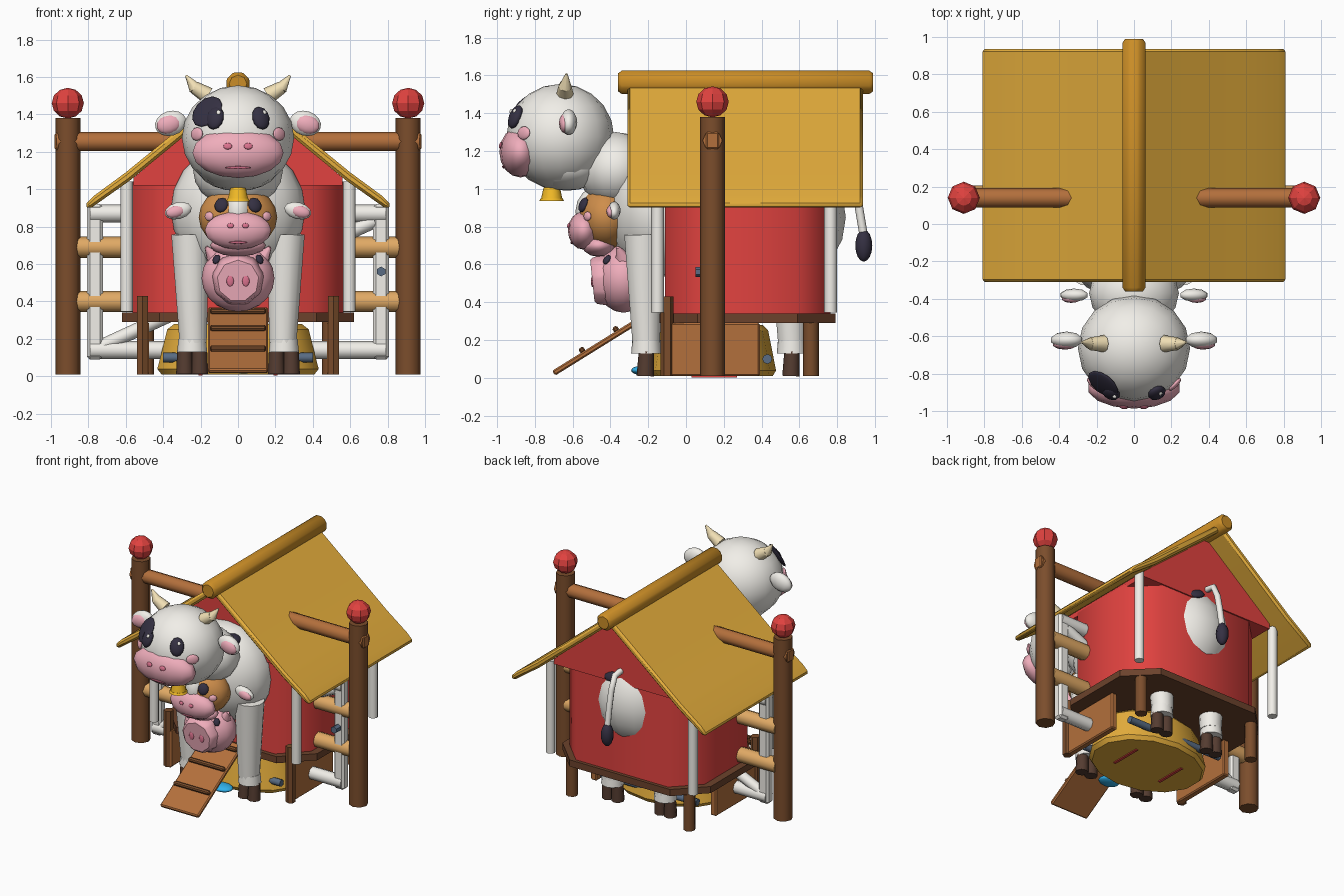
import bpy, math
from mathutils import Vector

if "Cube" in bpy.data.objects:
    bpy.data.objects.remove(bpy.data.objects["Cube"])

MATS = {}
COL = dict(white=(.88, .86, .81), dark=(.035, .03, .055), pink=(.87, .42, .5), rose=(.7, .17, .27),
           red=(.75, .055, .05), brown=(.2, .075, .025), wood=(.45, .16, .045), rail=(.75, .4, .13),
           straw=(.78, .42, .045), ridge=(.6, .27, .02), plank=(.15, .055, .025), horn=(.88, .74, .46),
           gold=(.9, .5, .02), hoof=(.09, .045, .03), tan=(.62, .27, .07), steel=(.1, .15, .23), blue=(.03, .45, .85))


def done(o, name, col, smooth=True, bevel=0):
    o.name = name
    if col not in MATS:
        MATS[col] = bpy.data.materials.new(col)
        MATS[col].diffuse_color = (*COL[col], 1)
    o.data.materials.append(MATS[col])
    if bevel:
        m = o.modifiers.new("bevel", 'BEVEL')
        m.width, m.segments = bevel, 1
    if smooth:
        bpy.ops.object.select_all(action='DESELECT')
        o.select_set(True)
        bpy.context.view_layer.objects.active = o
        bpy.ops.object.shade_smooth_by_angle(angle=math.radians(50))
    return o


def ball(name, col, c, r, seg=16, rings=10, rot=(0, 0, 0), smooth=True):
    bpy.ops.mesh.primitive_uv_sphere_add(segments=seg, ring_count=rings, location=c, rotation=rot)
    o = bpy.context.object
    o.scale = r
    return done(o, name, col, smooth)


def rod(name, col, a, b, r1, r2=None, n=8, smooth=True, bevel=0):
    a, b = Vector(a), Vector(b)
    bpy.ops.mesh.primitive_cone_add(vertices=n, radius1=r1, radius2=r1 if r2 is None else r2,
                                    depth=(b - a).length, location=(a + b) / 2)
    o = bpy.context.object
    o.rotation_euler = (b - a).to_track_quat('Z', 'Y').to_euler()
    return done(o, name, col, smooth, bevel)


def box(name, col, c, s, rot=(0, 0, 0), bevel=.008):
    bpy.ops.mesh.primitive_cube_add(size=1, location=c, rotation=rot)
    o = bpy.context.object
    o.scale = s
    bpy.ops.object.transform_apply(location=False, rotation=False, scale=True)
    return done(o, name, col, False, bevel)


def prism(name, col, pts, axis, lo, hi, bevel=0, smooth=False):
    # extrude a 2D profile along z (pts = x,y) or along y (pts = x,z)
    put = (lambda p, t: (p[0], p[1], t)) if axis == 'z' else (lambda p, t: (p[0], t, p[1]))
    n = len(pts)
    v = [put(p, lo) for p in pts] + [put(p, hi) for p in pts]
    f = [tuple(range(n))[::-1], tuple(range(n, 2 * n))] + [(i, (i + 1) % n, n + (i + 1) % n, n + i) for i in range(n)]
    if axis == 'y':
        f = [q[::-1] for q in f]
    me = bpy.data.meshes.new(name)
    me.from_pydata(v, [], f)
    me.update()
    o = bpy.data.objects.new(name, me)
    bpy.context.collection.objects.link(o)
    return done(o, name, col, smooth, bevel)


def spot(name, col, c, r, x, z, sx, sz, depth=.02, side=-1):
    # flat disc lying on the front or back of an ellipsoid
    k = max(0, 1 - ((x - c[0]) / r[0]) ** 2 - ((z - c[2]) / r[2]) ** 2)
    p = Vector((x, c[1] + side * r[1] * math.sqrt(k), z))
    n = Vector(((p[i] - c[i]) / r[i] ** 2 for i in range(3)))
    return ball(name, col, p, (sx, sz, depth), 12, 6, n.to_track_quat('Z', 'Y').to_euler())


def octa(hx, y0, y1, ch):
    return [(hx, y0 + ch), (hx, y1 - ch), (hx - ch, y1), (-hx + ch, y1),
            (-hx, y1 - ch), (-hx, y0 + ch), (-hx + ch, y0), (hx - ch, y0)]


# gate posts, ball caps, beam and rails
for s in (-1, 1):
    rod("gate_post", 'brown', (s * .91, .14, .01), (s * .91, .14, 1.38), .067)
    ball("post_cap", 'red', (s * .91, .14, 1.46), (.086, .086, .082), 8, 6, smooth=False)
    box("gate_frame_post", 'white', (s * .765, .14, .505), (.085, .07, .83), bevel=.015)
    box("beam_tenon", 'wood', (s * .96, .14, 1.255), (.04, .07, .09))
rod("top_beam", 'wood', (-.97, .14, 1.255), (.97, .14, 1.255), .052)
for z in (.14, .87):
    rod("gate_frame_rail", 'white', (-.79, .14, z), (.79, .14, z), .048)
rod("gate_brace", 'white', (-.73, .14, .16), (.73, .14, .83), .038)
for z in (.40, .69):
    rod("fence_rail", 'rail', (-.88, .15, z), (.88, .15, z), .057)
rod("gate_bolt", 'steel', (.765, .05, .56), (.765, .13, .56), .026, n=6)

# barn walls, gable, floor and corner posts
prism("barn_walls", 'red', octa(.565, -.11, .765, .18), 'z', .33, 1.04, smooth=True)
prism("barn_gable", 'red', [(-.56, 1.02), (.56, 1.02), (.56, 1.06), (0, 1.53), (-.56, 1.06)], 'y', -.12, .775)
prism("barn_floor", 'plank', octa(.62, -.14, .79, .2), 'z', .29, .34)
for s in (-1, 1):
    for y in (-.15, .765):
        rod("corner_post", 'white', (s * .595, y, .345), (s * .595, y, 1.04), .034)
    rod("front_stilt", 'brown', (s * .51, -.1, .01), (s * .51, -.1, .43), .034, n=6)
    rod("back_stilt", 'brown', (s * .49, .66, .01), (s * .49, .66, .3), .042)
    box("side_skirt", 'wood', (s * .5, .135, .15), (.05, .51, .28))

# roof slopes and ridge
for s in (-1, 1):
    prof = [(0, 1.58), (s * .6, 1.09), (s * .77, .965), (s * .82, .915), (s * .795, .893), (s * .58, 1.045), (0, 1.52)]
    prism("roof_slope", 'straw', prof if s > 0 else prof[::-1], 'y', -.31, .935, .014, True)
rod("roof_ridge", 'ridge', (0, -.36, 1.563), (0, .99, 1.563), .069, bevel=.02)

# straw bed with axles, strips and water dish under the floor
bed = rod("straw_bed", 'straw', (0, .14, .01), (0, .14, .28), .45, .38, 14, bevel=.03)
bed.scale = (1, .76, 1)
for s in (-1, 1):
    box("bed_strip", 'red', (s * .2, .15, .01), (.02, .24, .014), bevel=0)
for y in (-.05, .43):
    rod("axle", 'steel', (-.4, y, .1), (.4, y, .1), .026)
ball("water_dish", 'blue', (.03, -.23, .04), (.08, .06, .025))

# ramp with cleats
a, b = Vector((0, -.7, .025)), Vector((0, -.16, .36))
tilt = math.atan2(b.z - a.z, b.y - a.y)
box("ramp", 'wood', (a + b) / 2, (.32, (b - a).length, .03), (tilt, 0, 0))
for t in (.3, .63, .9):
    box("ramp_cleat", 'brown', a.lerp(b, t) + Vector((0, -.012, .022)), (.3, .03, .03), (tilt, 0, 0))

# cow body
chest, rc = (0, -.14, .89), (.36, .28, .36)
rump, rr = (0, .46, .85), (.34, .385, .38)
ball("cow_chest", 'white', chest, rc)
ball("cow_rump", 'white', rump, rr)
ball("cow_belly", 'white', (0, .17, .87), (.33, .5, .32))
ball("cow_neck", 'white', (0, -.37, 1.1), (.24, .2, .2))
spot("rump_patch", 'dark', rump, rr, .1, 1.07, .08, .06, .025, 1)
ball("shoulder_patch", 'dark', (.12, -.24, 1.18), (.06, .07, .04), 12, 6)
for s in (-1, 1):
    for name, x, y, top in (("front", .245, -.21, .76), ("back", .22, .56, .7)):
        rod("cow_%s_leg" % name, 'white', (s * (x - .005), y, .18), (s * (x + .01), y - .015, top), .075, .105, 12)
        rod("cow_%s_cuff" % name, 'white', (s * x, y, .13), (s * x, y, .2), .08, .074, 12)
        for k in (-1, 1):
            rod("cow_%s_hoof" % name, 'hoof', (s * x + k * .04, y - .005, .01), (s * x + k * .04, y, .14), .046, .04)

# cow tail
path = [(0, .78, 1.12), (0, .85, 1.11), (0, .89, 1.02), (0, .915, .9), (0, .94, .75)]
cu = bpy.data.curves.new("cow_tail", 'CURVE')
cu.dimensions = '3D'
cu.bevel_depth, cu.bevel_resolution = .022, 2
sp = cu.splines.new('POLY')
sp.points.add(len(path) - 1)
for q, p in zip(sp.points, path):
    q.co = (*p, 1)
tail = bpy.data.objects.new("cow_tail", cu)
bpy.context.collection.objects.link(tail)
tail.data.materials.append(MATS['white'])
ball("tail_tuft", 'dark', (0, .94, .7), (.045, .045, .085), 8, 8)

# cow head
hc, hr = (0, -.665, 1.275), (.3, .285, .28)
mc, mr = (0, -.875, 1.195), (.25, .112, .135)
ball("cow_head", 'white', hc, hr)
ball("cow_jaw", 'white', (0, -.63, 1.12), (.22, .2, .13))
ball("cow_muzzle", 'pink', mc, mr, 14, 8)
spot("eye_patch", 'dark', hc, hr, -.165, 1.415, .095, .095, .018)
for s in (-1, 1):
    spot("cow_eye", 'dark', hc, hr, s * .122, 1.38, .05, .066, .03)
    spot("eye_glint", 'white', hc, (.31, .312, .3), s * .122 + .018, 1.41, .012, .014, .01)
    spot("cow_cheek", 'pink', hc, hr, s * .22, 1.295, .045, .036, .015)
    spot("cow_nostril", 'rose', mc, mr, s * .055, 1.23, .024, .018, .008)
    ball("cow_ear", 'white', (s * .36, -.62, 1.352), (.09, .045, .066), 10, 8, (0, s * .3, 0))
    ball("cow_inner_ear", 'pink', (s * .37, -.642, 1.347), (.07, .03, .05), 10, 6, (0, s * .3, 0))
    rod("horn_base", 'horn', (s * .16, -.64, 1.5), (s * .235, -.64, 1.545), .046, .034)
    rod("horn_tip", 'horn', (s * .228, -.64, 1.538), (s * .278, -.632, 1.608), .036, .006)
spot("cow_mouth", 'rose', mc, mr, 0, 1.115, .07, .009, .006)

# bell
rod("bell", 'gold', (0, -.71, .94), (0, -.71, 1.0), .058, .045, 10)
ball("bell_top", 'gold', (0, -.71, .995), (.046, .046, .035), 10, 6)
rod("bell_lip", 'gold', (0, -.71, .935), (0, -.71, .95), .066, .058, 10)

# calf head, below the cow
kc, kr = (0, -.42, .85), (.21, .15, .17)
nc, nr = (0, -.54, .78), (.182, .085, .102)
ball("calf_head", 'tan', kc, kr)
ball("calf_blaze", 'white', (0, -.45, .88), (.09, .135, .14), 12, 8)
ball("calf_muzzle", 'pink', nc, nr, 14, 8)
spot("calf_mouth", 'rose', nc, nr, 0, .715, .05, .008, .006)
ball("calf_chin", 'pink', (0, -.46, .7), (.15, .09, .06), 12, 6)
for s in (-1, 1):
    spot("calf_eye", 'dark', kc, kr, s * .09, .915, .038, .042, .02)
    spot("calf_cheek", 'pink', kc, kr, s * .155, .855, .028, .025, .014)
    spot("calf_nostril", 'rose', nc, nr, s * .04, .805, .018, .014, .008)
    ball("calf_ear", 'white', (s * .32, -.38, .885), (.078, .035, .045), 10, 6, (0, s * .25, 0))
    ball("calf_inner_ear", 'pink', (s * .335, -.398, .88), (.055, .024, .032), 10, 6, (0, s * .25, 0))

# pig head, lowest
pc, pr = (0, -.33, .525), (.195, .15, .18)
ball("pig_head", 'pink', pc, pr)
rod("pig_snout", 'pink', (0, -.4, .52), (0, -.495, .51), .15, .125, 9, True, .012)
for s in (-1, 1):
    ball("pig_nostril", 'rose', (s * .042, -.495, .51), (.02, .008, .03), 8, 6)
    spot("pig_eye", 'dark', pc, pr, s * .115, .625, .022, .028, .015)
    rod("pig_ear", 'pink', (s * .12, -.33, .62), (s * .17, -.36, .69), .05, .01)

for m in bpy.data.materials:
    if m.users and not m.is_grease_pencil:
        m.use_nodes = True
        m.node_tree.nodes["Principled BSDF"].inputs["Base Color"].default_value = m.diffuse_color
